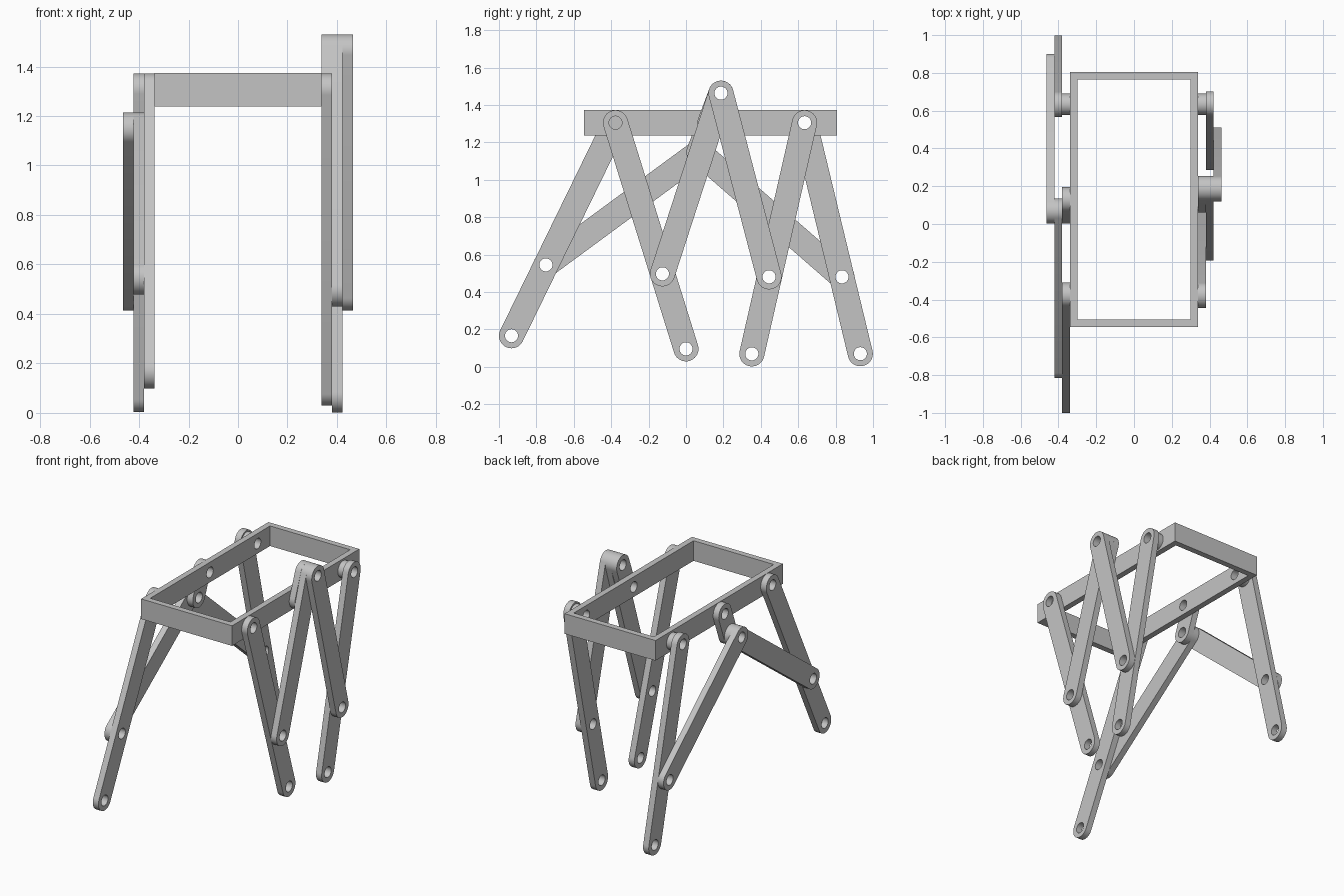
import bpy, bmesh, math
from math import sin, cos, pi
from mathutils import Matrix, Vector

if "Cube" in bpy.data.objects:
    bpy.data.objects.remove(bpy.data.objects["Cube"], do_unlink=True)

grey = bpy.data.materials.new("plain_grey")
grey.use_nodes = True
grey.diffuse_color = (0.55, 0.55, 0.55, 1)
grey.node_tree.nodes["Principled BSDF"].inputs["Base Color"].default_value = grey.diffuse_color

R, HOLE, T, WALL = 0.067, 0.035, 0.042, 0.338   # bar radius, hole radius, layer depth, frame half width
SIDEWAYS = Matrix(((0, 0, 1), (1, 0, 0), (0, 1, 0))).to_4x4()   # profile (u, v, w) becomes (y, z, x)


def circle(c, r, n=32):
    return [(c[0] + r * cos(2 * pi * i / n), c[1] + r * sin(2 * pi * i / n)) for i in range(n)]


def rectangle(u0, u1, v0, v1):
    return [(u0, v0), (u1, v0), (u1, v1), (u0, v1)]


def stadium(a, b, r, n=20):
    ang = math.atan2(b[1] - a[1], b[0] - a[0])
    pts = []
    for c, start in ((b, ang - pi / 2), (a, ang + pi / 2)):
        pts += [(c[0] + r * cos(start + pi * i / n), c[1] + r * sin(start + pi * i / n)) for i in range(n + 1)]
    return pts


def plate(name, loops, w0, w1, matrix=Matrix()):
    """Extrude an outline with holes from w0 to w1."""
    bm = bmesh.new()
    edges = []
    for loop in loops:
        vs = [bm.verts.new((u, v, w0)) for u, v in loop]
        edges += [bm.edges.new((vs[i - 1], vs[i])) for i in range(len(vs))]
    bmesh.ops.triangle_fill(bm, edges=edges, use_beauty=True)
    new = bmesh.ops.extrude_face_region(bm, geom=bm.faces[:], use_keep_orig=True)["geom"]
    bmesh.ops.translate(bm, vec=Vector((0, 0, w1 - w0)), verts=[g for g in new if isinstance(g, bmesh.types.BMVert)])
    bm.transform(matrix)
    bmesh.ops.recalc_face_normals(bm, faces=bm.faces[:])
    me = bpy.data.meshes.new(name)
    bm.to_mesh(me)
    bm.free()
    me.materials.append(grey)
    ob = bpy.data.objects.new(name, me)
    bpy.context.collection.objects.link(ob)
    smooth(ob)
    return ob


def smooth(ob):
    bpy.ops.object.select_all(action='DESELECT')
    ob.select_set(True)
    bpy.context.view_layer.objects.active = ob
    bpy.ops.object.shade_smooth_by_angle(angle=math.radians(30))


def bar(name, side, layer, a, b, extra=()):
    """Round-ended bar with pin holes, in a layer counted outward from the frame."""
    w = sorted((side * (WALL + layer * T), side * (WALL + (layer + 1) * T)))
    holes = [circle(p, HOLE) for p in (a, b, *extra)]
    return plate(name, [stadium(a, b, R)] + holes, w[0], w[1], SIDEWAYS)


# Pivots in (y, z)
front_hip, rear_hip, axle = (-0.377, 1.305), (0.634, 1.305), (0.128, 1.305)

# Open rectangular frame with pin holes bored through both long walls
frame = plate("frame", [rectangle(-WALL, WALL, -0.546, 0.806),
                        rectangle(-0.298, 0.298, -0.506, 0.766)], 1.238, 1.373)
for pivot in (front_hip, rear_hip, axle):
    cutter = plate("bore_cutter", [circle(pivot, HOLE)], -0.6, 0.6, SIDEWAYS)
    cutter.hide_render = True
    mod = frame.modifiers.new("bore", 'BOOLEAN')
    mod.operation, mod.solver, mod.object = 'DIFFERENCE', 'EXACT', cutter
    bpy.context.view_layer.objects.active = frame
    bpy.ops.object.modifier_apply(modifier=mod.name)
    bpy.data.objects.remove(cutter, do_unlink=True)
smooth(frame)

# Leg linkages: the two cranks are half a turn apart
sides = {
    "left": (1, (0.187, 1.463), (-0.126, 0.497), (0.0, 0.096), (0.444, 0.481), (0.352, 0.069)),
    "right": (-1, (0.069, 1.147), (-0.749, 0.545), (-0.933, 0.166), (0.834, 0.481), (0.932, 0.070)),
}
for label, (s, pin, f_knee, f_foot, r_knee, r_foot) in sides.items():
    bar(label + "_crank", s, 0, axle, pin)
    bar(label + "_front_leg", s, 0, front_hip, f_foot, [f_knee])
    bar(label + "_front_link", s, 1, pin, f_knee)
    bar(label + "_rear_leg", s, 1, rear_hip, r_foot, [r_knee])
    bar(label + "_rear_link", s, 2, pin, r_knee)
    # Spacer ring between the frame and the rear leg
    w = sorted((s * WALL, s * (WALL + T)))
    plate(label + "_hip_spacer", [circle(rear_hip, 0.056), circle(rear_hip, HOLE)], w[0], w[1], SIDEWAYS)
